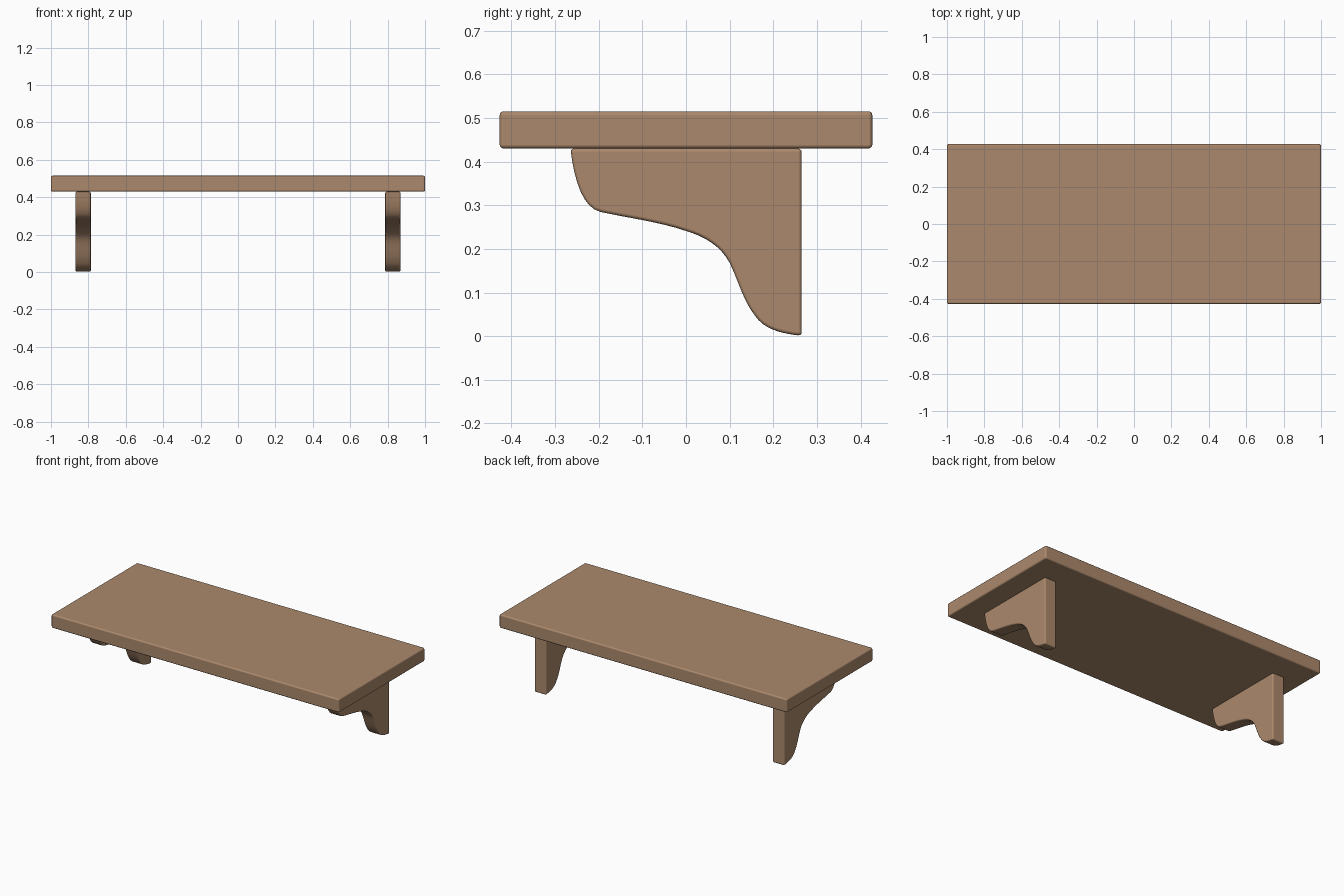
import bpy, bmesh, math
from mathutils import Vector
from mathutils.geometry import interpolate_bezier

if "Cube" in bpy.data.objects:
    bpy.data.objects.remove(bpy.data.objects["Cube"])

wood = bpy.data.materials.new("brown_wood")
wood.diffuse_color = (0.41, 0.25, 0.15, 1)
wood.use_nodes = True
wood.node_tree.nodes["Principled BSDF"].inputs["Base Color"].default_value = wood.diffuse_color


def extrude_profile(name, points, x0, x1, bevel):
    """Extrude a (y, z) outline along x and round its sharp edges."""
    bm = bmesh.new()
    face = bm.faces.new([bm.verts.new((x0, y, z)) for y, z in points])
    ext = bmesh.ops.extrude_face_region(bm, geom=[face])
    verts = [v for v in ext["geom"] if isinstance(v, bmesh.types.BMVert)]
    bmesh.ops.translate(bm, verts=verts, vec=(x1 - x0, 0, 0))
    bmesh.ops.recalc_face_normals(bm, faces=bm.faces)
    mesh = bpy.data.meshes.new(name)
    bm.to_mesh(mesh)
    bm.free()
    mesh.materials.append(wood)
    obj = bpy.data.objects.new(name, mesh)
    bpy.context.collection.objects.link(obj)
    mod = obj.modifiers.new("rounded_edges", "BEVEL")
    mod.width, mod.segments = bevel, 3
    mod.limit_method, mod.angle_limit = "ANGLE", math.radians(40)
    mod.harden_normals = True
    mesh.shade_smooth()
    return obj


# Shelf board
extrude_profile("shelf_board",
                [(-0.427, 0.43), (0.427, 0.43), (0.427, 0.515), (-0.427, 0.515)],
                -1, 1, 0.009)

# Bracket outline: S-curve along the front, straight back and top
curve = [
    ((-0.265, 0.43), (-0.255, 0.35), (-0.235, 0.295), (-0.197, 0.285)),
    ((-0.197, 0.285), (-0.14, 0.272), (-0.06, 0.262), (0, 0.241)),
    ((0, 0.241), (0.045, 0.228), (0.08, 0.205), (0.10, 0.168)),
    ((0.10, 0.168), (0.118, 0.132), (0.130, 0.083), (0.158, 0.047)),
    ((0.158, 0.047), (0.178, 0.017), (0.215, 0.006), (0.265, 0.001)),
]
outline = [(-0.265, 0.43)]
for seg in curve:
    pts = interpolate_bezier(*[Vector((y, z, 0)) for y, z in seg], 9)
    outline += [(p.x, p.y) for p in pts[1:]]
outline.append((0.265, 0.43))

# Two matching brackets
for side, x in (("left", -0.828), ("right", 0.828)):
    extrude_profile(side + "_bracket", outline, x - 0.041, x + 0.041, 0.008)
